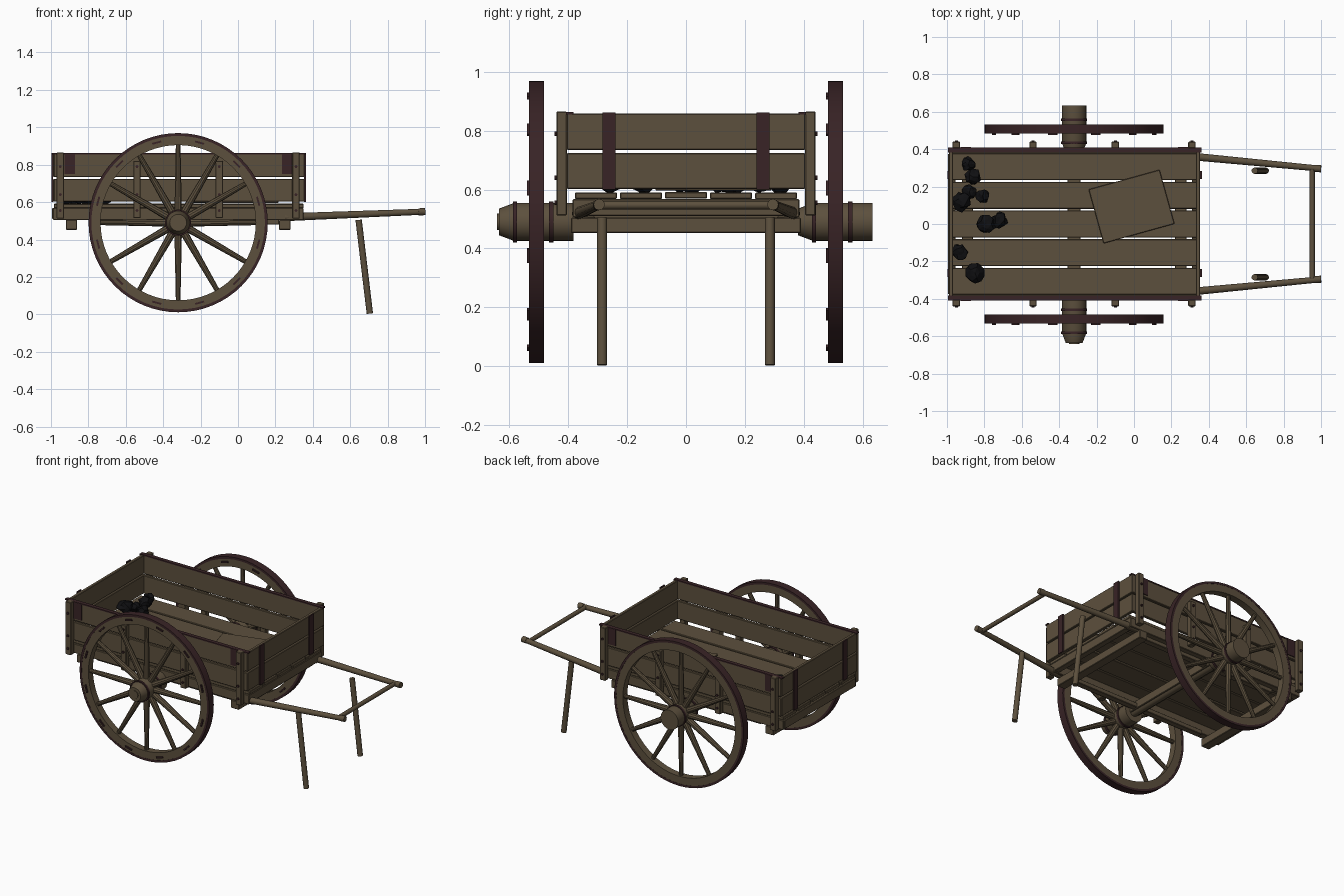
import bpy, bmesh, math, random
from mathutils import Vector, Matrix

random.seed(4)
cube = bpy.data.objects.get("Cube")
if cube:
    bpy.data.objects.remove(cube)


def material(name, rgb):
    m = bpy.data.materials.new(name)
    m.use_nodes = True
    m.diffuse_color = (*rgb, 1)
    bsdf = m.node_tree.nodes["Principled BSDF"]
    bsdf.inputs["Base Color"].default_value = (*rgb, 1)
    bsdf.inputs["Roughness"].default_value = 0.8
    return m


WOOD = material("weathered wood", (0.108, 0.080, 0.047))
IRON = material("dark red iron", (0.040, 0.017, 0.019))
COAL = material("black coal", (0.005, 0.005, 0.006))
round_parts = []


def finish(name, bm, mat, smooth=False):
    bmesh.ops.recalc_face_normals(bm, faces=bm.faces)
    me = bpy.data.meshes.new(name)
    bm.to_mesh(me)
    bm.free()
    me.materials.append(mat)
    ob = bpy.data.objects.new(name, me)
    bpy.context.collection.objects.link(ob)
    if smooth:
        round_parts.append(ob)
    return ob


def box(name, xs, ys, zs, mat=WOOD, bevel=0.003):
    """Box from its lower and upper bound on each axis."""
    bm = bmesh.new()
    bmesh.ops.create_cube(bm, size=1)
    for v in bm.verts:
        for i, (lo, hi) in enumerate((xs, ys, zs)):
            v.co[i] = (lo + hi) / 2 + v.co[i] * (hi - lo)
    if bevel:
        bmesh.ops.bevel(bm, geom=bm.edges[:], offset=bevel, segments=1, affect='EDGES')
    return finish(name, bm, mat)


def rod(name, a, b, r1, r2=None, mat=WOOD, sides=12):
    """Round, optionally tapered bar between two points."""
    a, b = Vector(a), Vector(b)
    d = b - a
    bm = bmesh.new()
    bmesh.ops.create_cone(bm, cap_ends=True, segments=sides, radius1=r1,
                          radius2=r2 or r1, depth=d.length)
    turn = d.to_track_quat('Z', 'Y').to_matrix().to_4x4()
    bm.transform(Matrix.Translation((a + b) / 2) @ turn)
    return finish(name, bm, mat, True)


def lathe(name, profile, centre, mat, steps=64):
    """Closed (radius, y) profile turned about the y axis."""
    bm = bmesh.new()
    vs = [bm.verts.new((r, y, 0)) for r, y in profile]
    es = [bm.edges.new((vs[i - 1], v)) for i, v in enumerate(vs)]
    bmesh.ops.spin(bm, geom=vs + es, cent=(0, 0, 0), axis=(0, 1, 0),
                   angle=math.tau, steps=steps)
    bmesh.ops.remove_doubles(bm, verts=bm.verts, dist=1e-5)
    bm.transform(Matrix.Translation(centre))
    return finish(name, bm, mat, True)


def ring(name, inner, outer, y0, y1, centre, mat):
    return lathe(name, [(inner, y0), (outer, y0), (outer, y1), (inner, y1)], centre, mat)


# Wheels, both facing the same way
AX, AZ, SPOKES = -0.32, 0.49, 12
for side, wy in (("right", -0.508), ("left", 0.508)):
    c = Vector((AX, wy, AZ))
    ring(side + "_tyre", 0.464, 0.479, -0.025, 0.025, c, IRON)
    ring(side + "_felloe", 0.415, 0.466, -0.024, 0.024, c, WOOD)
    lathe(side + "_hub", [(0, -0.128), (0.045, -0.128), (0.065, -0.075),
                          (0.065, 0.125), (0, 0.125)], c, WOOD, 24)
    for y in (-0.073, 0.05):
        ring(side + "_hub_band", 0.06, 0.070, y - 0.007, y + 0.007, c, IRON)
    rod(side + "_axle_cap", c + Vector((0, -0.134, 0)), c + Vector((0, -0.12, 0)), 0.028)
    for i in range(SPOKES):
        a = math.tau * i / SPOKES
        d = Vector((math.cos(a), 0, math.sin(a)))
        rod(side + "_spoke", c + d * 0.05, c + d * 0.42, 0.021, 0.013, sides=10)
        # clips on the outer face of the felloe
        a += math.pi / SPOKES
        clip = box(side + "_rim_clip", (-0.025, 0.025), (-0.032, -0.02), (-0.005, 0.005), IRON, 0)
        at = c + Vector((math.cos(a), 0, math.sin(a))) * 0.443
        clip.matrix_world = Matrix.Translation(at) @ Matrix.Rotation(math.pi / 2 - a, 4, 'Y')

# Undercarriage
rod("axle", (AX, -0.5, AZ), (AX, 0.5, AZ), 0.03)
box("axle_beam", (AX - 0.035, AX + 0.035), (-0.38, 0.38), (0.475, 0.53))
for x in (-0.89, 0.25):
    box("cross_beam", (x - 0.03, x + 0.03), (-0.39, 0.39), (0.452, 0.505))
for x in (-0.975, 0.33):
    box("end_beam", (x - 0.02, x + 0.02), (-0.375, 0.375), (0.51, 0.568))
for s in (-1, 1):
    box("bed_rail", (-0.99, 0.35), sorted((s * 0.335, s * 0.385)), (0.505, 0.568))
    box("lower_rail", (-0.8, 0.22), sorted((s * 0.31, s * 0.35)), (0.48, 0.51))

# Bed planks
for i in range(5):
    y = (i - 2) * 0.153
    dz = random.uniform(-0.003, 0.003)
    box("bed_plank", (-0.985, 0.35), (y - 0.0715, y + 0.0715), (0.57 + dz, 0.592 + dz))

# Side and end walls
ROWS = ((0.602, 0.724), (0.734, 0.858))
for s in (-1, 1):
    for z in ROWS:
        box("side_plank", (-0.985, 0.355), sorted((s * 0.385, s * 0.405)), z)
    box("side_top_strip", (-0.995, 0.36), sorted((s * 0.382, s * 0.408)), (0.855, 0.863), IRON, 0)
    for x in (-0.90, 0.262):
        box("side_plate", (x - 0.028, x + 0.028), sorted((s * 0.40, s * 0.411)),
            (0.75, 0.862), IRON, 0)
    # upright posts with bolts
    for x, lo, hi in ((-0.95, 0.512, 0.865), (-0.54, 0.515, 0.82),
                      (-0.10, 0.515, 0.82), (0.31, 0.512, 0.865)):
        box("side_post", (x - 0.02, x + 0.02), sorted((s * 0.405, s * 0.44)), (lo, hi))
        for z in (0.555, 0.64, 0.79):
            rod("post_bolt", (x, s * 0.435, z), (x, s * 0.447, z), 0.008, mat=IRON, sides=8)
for x, out in ((-0.978, -1), (0.343, 1)):
    for z in ROWS:
        box("end_plank", (x - 0.011, x + 0.011), (-0.40, 0.40), z)
    for y in (-0.262, 0.262):
        face = x + out * 0.011
        box("end_strap", sorted((face, face + out * 0.009)), (y - 0.022, y + 0.022),
            (0.60, 0.862), IRON, 0)

# Shafts, handle bar and prop legs
for s in (-1, 1):
    rod("shaft", (0.25, s * 0.367, 0.519), (0.975, s * 0.298, 0.548), 0.021, 0.016)
    rod("shaft_grip", (0.965, s * 0.298, 0.548), (1.0, s * 0.295, 0.549), 0.019)
    rod("prop_leg", (0.645, s * 0.285, 0.505), (0.705, s * 0.285, 0.004), 0.017)
rod("handle_bar", (0.953, -0.30, 0.547), (0.953, 0.30, 0.547), 0.014)

# Loose board lying on the bed
board = box("loose_board", (-0.197, 0.197), (-0.15, 0.15), (0, 0.014))
board.matrix_world = Matrix.Translation((-0.013, 0.093, 0.596)) @ Matrix.Rotation(0.27, 4, 'Z')

# Coal lumps
for x, y, r in ((-0.885, 0.32, 0.036), (-0.86, 0.25, 0.042), (-0.92, 0.12, 0.050),
                (-0.88, 0.17, 0.036), (-0.81, 0.15, 0.036), (-0.79, 0.00, 0.050),
                (-0.72, 0.02, 0.042), (-0.93, -0.15, 0.042), (-0.85, -0.26, 0.050)):
    bm = bmesh.new()
    bmesh.ops.create_icosphere(bm, subdivisions=2, radius=r)
    for v in bm.verts:
        v.co *= random.uniform(0.8, 1.2)
        v.co.z *= 0.85
    bm.transform(Matrix.Translation((x, y, 0.59 + r * 0.8)))
    finish("coal_lump", bm, COAL)

# Smooth the turned parts, keeping their rims sharp
bpy.ops.object.select_all(action='DESELECT')
for ob in round_parts:
    ob.select_set(True)
bpy.context.view_layer.objects.active = round_parts[0]
bpy.ops.object.shade_smooth_by_angle(angle=math.radians(35))
